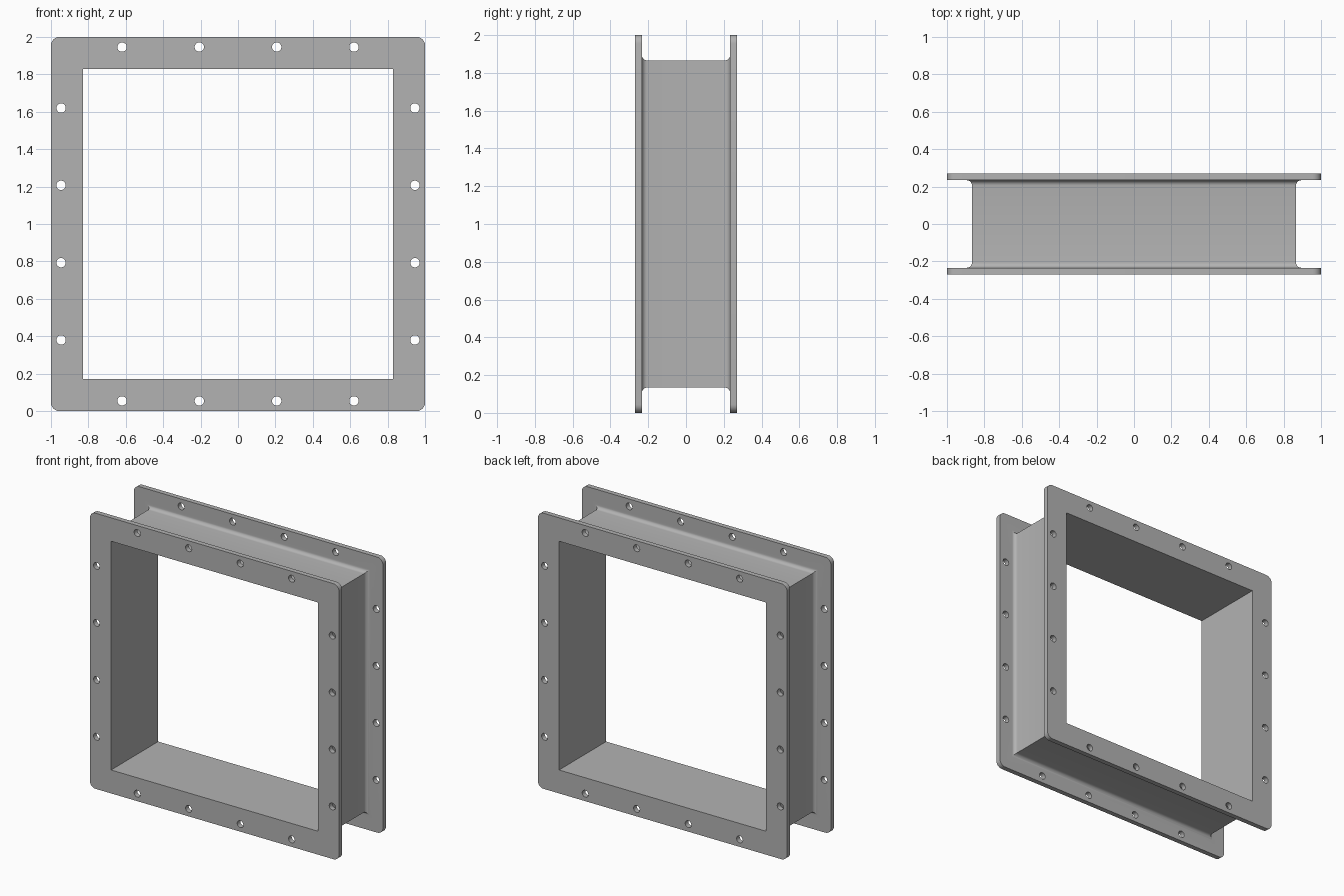
import bpy, bmesh
from math import sin, cos, pi, radians
from mathutils import Vector

cube = bpy.data.objects.get("Cube")
if cube:
    bpy.data.objects.remove(cube, do_unlink=True)

INNER, WALL, RIM = 0.83, 0.866, 1.0      # half widths
FRONT, BACK = -0.27, -0.234              # faces of the front flange
FILLET, CORNER, HOLE = 0.028, 0.045, 0.025
HOLE_LINE, HOLE_STEPS = 0.946, (-0.62, -0.207, 0.207, 0.62)

steel = bpy.data.materials.new("grey_steel")
steel.use_nodes = True
grey = (0.45, 0.45, 0.45, 1)
steel.diffuse_color = grey
steel.node_tree.nodes["Principled BSDF"].inputs["Base Color"].default_value = grey

bm = bmesh.new()


def ring(points, y):
    """Closed loop of vertices in a plane facing the front."""
    return [bm.verts.new((x, y, z + 1)) for x, z in points]


def square(half):
    return [(half, half), (-half, half), (-half, -half), (half, -half)]


def circle(cx, cz, r, n=20):
    return [(cx + r * cos(2 * pi * i / n), cz + r * sin(2 * pi * i / n)) for i in range(n)]


def rounded_square(half, r, n=6):
    c, pts = half - r, []
    for k, (sx, sz) in enumerate(square(1)):
        for i in range(n + 1):
            a = pi / 2 * (k + i / n)
            pts.append((sx * c + r * cos(a), sz * c + r * sin(a)))
    return pts


def bridge(a, b):
    n = len(a)
    for i in range(n):
        bm.faces.new((a[i], a[(i + 1) % n], b[(i + 1) % n], b[i]))


def fill(rings):
    edges = []
    for r in rings:
        for i, v in enumerate(r):
            w = r[(i + 1) % len(r)]
            edges.append(bm.edges.get((v, w)) or bm.edges.new((v, w)))
    bmesh.ops.triangle_fill(bm, edges=edges, use_beauty=True, normal=Vector((0, -1, 0)))


# Flange rim and bolt holes
outlines = [rounded_square(RIM, CORNER)]
for s in HOLE_STEPS:
    for side in (-HOLE_LINE, HOLE_LINE):
        outlines += [circle(s, side, HOLE), circle(side, s, HOLE)]
front_rings = [ring(p, FRONT) for p in outlines]
back_rings = [ring(p, BACK) for p in outlines]
for a, b in zip(front_rings, back_rings):
    bridge(a, b)

# Duct bore up to the flange front
bore_front = ring(square(INNER), FRONT)
bridge(bore_front, ring(square(INNER), 0))
fill(front_rings + [bore_front])

# Fillet from the flange back into the outer duct wall
STEPS = 6
sections = []
for i in range(STEPS + 1):
    t = pi / 2 * i / STEPS
    sections.append(ring(square(WALL + FILLET * (1 - sin(t))), BACK + FILLET * (1 - cos(t))))
fill(back_rings + [sections[0]])
sections.append(ring(square(WALL), 0))
for a, b in zip(sections, sections[1:]):
    bridge(a, b)

bmesh.ops.recalc_face_normals(bm, faces=bm.faces)
mesh = bpy.data.meshes.new("flanged_duct_frame")
bm.to_mesh(mesh)
bm.free()
mesh.materials.append(steel)

frame = bpy.data.objects.new("flanged_duct_frame", mesh)
bpy.context.collection.objects.link(frame)
bpy.context.view_layer.objects.active = frame
frame.select_set(True)

# Rear half
mirror = frame.modifiers.new("rear_half", "MIRROR")
mirror.use_axis = (False, True, False)
mirror.use_clip = True
bpy.ops.object.modifier_apply(modifier=mirror.name)
bpy.ops.object.shade_smooth_by_angle(angle=radians(30))
